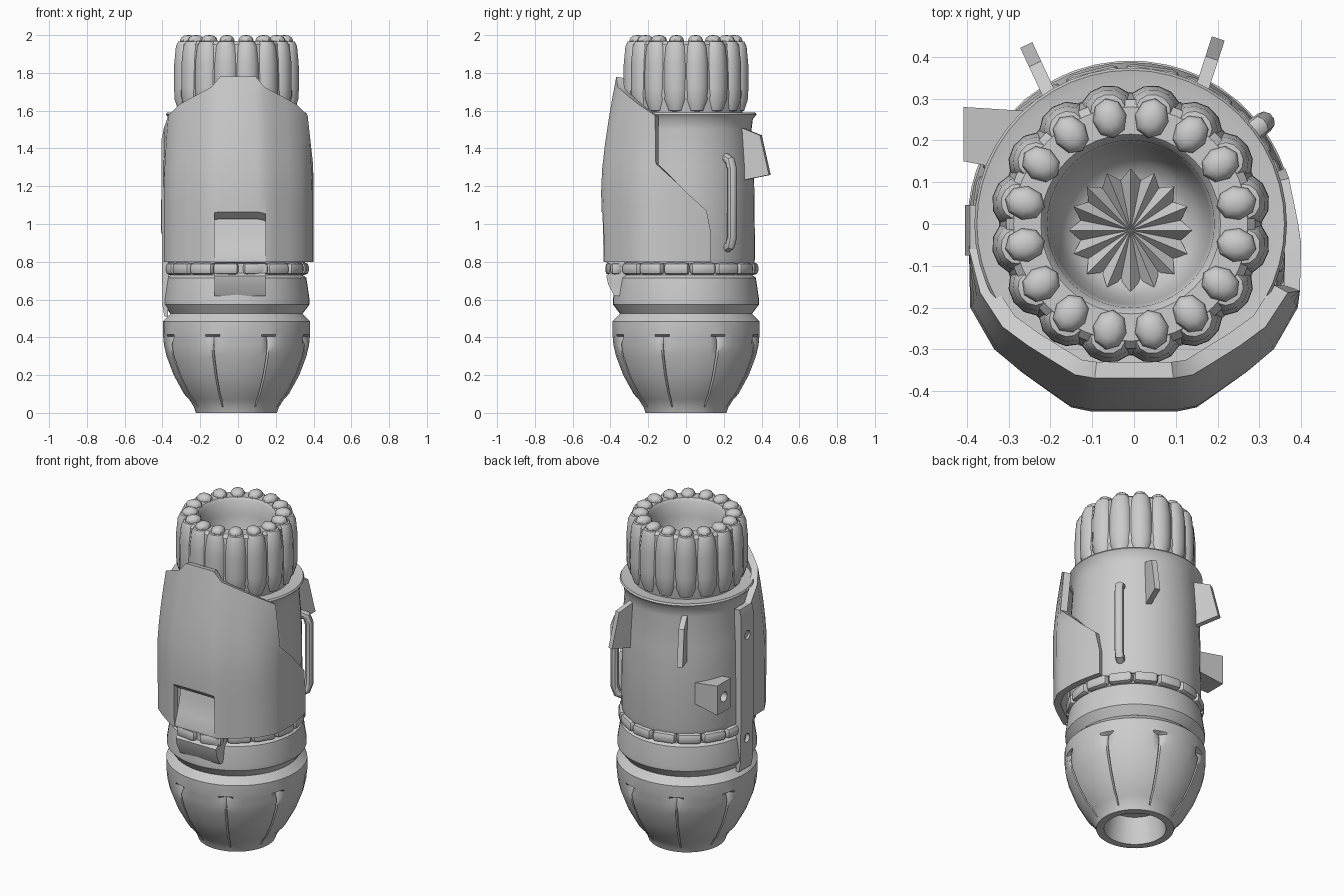
import bpy, bmesh, math
from math import sin, cos, radians, pi
from mathutils import Matrix, Vector

cube = bpy.data.objects.get("Cube")
if cube:
    bpy.data.objects.remove(cube)

grey = bpy.data.materials.new("plain_grey")
grey.use_nodes = True
grey.diffuse_color = (0.6, 0.6, 0.6, 1)
grey.node_tree.nodes["Principled BSDF"].inputs["Base Color"].default_value = (0.6, 0.6, 0.6, 1)
CX = -0.008
parts = []


def finish(name, bm, matrix=Matrix()):
    bmesh.ops.recalc_face_normals(bm, faces=bm.faces)
    me = bpy.data.meshes.new(name)
    bm.to_mesh(me)
    bm.free()
    me.materials.append(grey)
    ob = bpy.data.objects.new(name, me)
    ob.matrix_world = matrix
    bpy.context.collection.objects.link(ob)
    parts.append(ob)
    return ob


def lathe(name, profile, angles, matrix=None, dent=None):
    """Spin (radius, height) pairs; dent(i, r, z) lowers the radius per column."""
    bm = bmesh.new()
    rows = []
    for r, z in profile:
        if r == 0:
            rows.append([bm.verts.new((0, 0, z))] * len(angles))
            continue
        row = []
        for i, a in enumerate(angles):
            q = r - (dent(i, r, z) if dent else 0)
            row.append(bm.verts.new((q * cos(a), q * sin(a), z)))
        rows.append(row)
    n = len(angles)
    for lo, hi in zip(rows, rows[1:]):
        for i in range(n):
            j = (i + 1) % n
            quad = list(dict.fromkeys((lo[i], lo[j], hi[j], hi[i])))
            if len(quad) > 2:
                bm.faces.new(quad)
    return finish(name, bm, matrix or Matrix.Translation((CX, 0, 0)))


def turn(n):
    return [2 * pi * i / n for i in range(n)]


def around(deg, r, z):
    return (Matrix.Translation((CX, 0, 0)) @ Matrix.Rotation(radians(deg), 4, 'Z')
            @ Matrix.Translation((r, 0, z)))


def prism(name, outline, thick, matrix):
    """Extrude an outline in local x/z symmetrically along local y."""
    bm = bmesh.new()
    face = bm.faces.new([bm.verts.new((x, -thick / 2, z)) for x, z in outline])
    ext = bmesh.ops.extrude_face_region(bm, geom=[face])
    bmesh.ops.translate(bm, vec=(0, thick, 0),
                        verts=[v for v in ext['geom'] if isinstance(v, bmesh.types.BMVert)])
    return finish(name, bm, matrix)


cutters = []


def cut(ob, cutter):
    parts.remove(cutter)
    cutters.append(cutter)
    cutter.hide_render = True
    m = ob.modifiers.new("cut", 'BOOLEAN')
    m.operation, m.solver, m.object = 'DIFFERENCE', 'EXACT', cutter


def drill(name, ob, loc, radius):
    rod = [(0, -.08), (radius, -.08), (radius, .08), (0, .08)]
    cut(ob, lathe(name, rod, turn(16), Matrix.Translation(loc) @ Matrix.Rotation(pi / 2, 4, 'Y')))


# Lower bowl with eight thin slits that open into triangular notches at the top
steps = [-6, -1, 0, 1, 6, 14, 22.5, 31]
slit_angles = [radians(26 + 45 * k + s) for k in range(8) for s in steps]


def slit(i, r, z):
    k = i % len(steps)
    if r < .23:
        return 0
    if z == .405 and k in (1, 2, 3):
        return .026
    return .014 if z < .4 and k == 2 else 0


lathe("lower_bowl", [(0, .16), (.15, .16), (.172, 0), (.215, 0), (.225, .03), (.25, .07),
                     (.278, .1), (.333, .2), (.371, .3), (.385, .36), (.389, .405), (.391, .415),
                     (.391, .485), (.35, .525), (0, .525)], slit_angles, dent=slit)

# Collar, main barrel and its lip
lathe("collar", [(0, .525), (.35, .525), (.387, .575), (.387, .6), (.37, .715), (.35, .73),
                 (.345, .8), (0, .8)], turn(48))
lathe("barrel", [(0, .79), (.36, .79), (.366, .82), (.36, 1.3), (.347, 1.5), (.354, 1.555),
                 (.374, 1.58), (.368, 1.59), (.34, 1.585), (0, 1.585)], turn(48))

# Bead ring, pushed outward over the chin
for k in range(16):
    deg = -98 + 22.5 * k
    bm = bmesh.new()
    bmesh.ops.create_cube(bm, size=1)
    bmesh.ops.scale(bm, vec=(.06, .135, .064), verts=bm.verts)
    bmesh.ops.bevel(bm, geom=bm.edges[:], offset=.02, segments=2, profile=.5, affect='EDGES')
    finish("bead", bm, around(deg, .395 if k < 2 else .35, .763))

# Fluted knob with a hollow top
lathe("knob_core", [(0, 1.57), (.295, 1.57), (.315, 1.68), (.312, 1.85), (.298, 1.95), (.28, 1.968),
                    (.215, 1.968), (.2, 1.95), (.192, 1.87), (.175, 1.78), (.15, 1.725),
                    (.11, 1.7), (0, 1.69)], turn(48))
for k in range(16):
    deg = 11.25 + 22.5 * k
    lathe("flute", [(0, 1.59), (.035, 1.6), (.055, 1.66), (.058, 1.72), (.057, 1.85), (.048, 1.94),
                    (.036, 1.966), (0, 1.972)], turn(12),
          around(deg, .279, 0) @ Matrix.Diagonal((1, 1.15, 1, 1)))
    lathe("top_stud", [(0, -.03), (.038, -.02), (.043, .002), (.036, .018), (.02, .028), (0, .03)],
          turn(8), around(deg, .258, 1.97) @ Matrix.Diagonal((1.12, .95, 1, 1)))

# Pleated star at the bottom of the hollow
bm = bmesh.new()
hub = bm.verts.new((0, 0, 1.725))
rim = []
for i, a in enumerate(turn(32)):
    r, z = ((.148, 1.75), (.122, 1.712))[i % 2]
    rim.append(bm.verts.new((r * cos(a), r * sin(a), z)))
for i in range(32):
    bm.faces.new((hub, rim[i], rim[(i + 1) % 32]))
finish("pleated_star", bm, Matrix.Translation((CX, -.015, 0)))

# Front shield: columns of (x, y, top height), each drawn in toward its top
half = [(.1, -.45, 1.78), (.15, -.44, 1.725), (.2, -.405, 1.7), (.27, -.355, 1.665),
        (.335, -.3, 1.63), (.392, -.2, 1.575)]
left_end = [(.397, -.16, 1.32), (.4, -.05, 1.22), (.393, 0, 1.17), (.371, .11, 1.07), (.362, .135, .95)]
right_end = [(-.395, -.06, 1.5), (-.385, .03, 1.45)]
columns = right_end[::-1] + [(-x, y, z) for x, y, z in half[::-1]] + half + left_end

bm = bmesh.new()
grid = []
for x, y, top in columns:
    col = []
    for t in range(9):
        z = .8 + (top - .8) * t / 8
        foot = .02 * max(0, 1.2 - z) / .4
        draw = (max(0, z - 1.2) / (top - 1.2)) ** 1.4 if top > 1.55 else 0
        col.append(bm.verts.new((x * (1 - .06 * draw), y * (1 - foot - .18 * draw), z)))
    grid.append(col)
for a, b in zip(grid, grid[1:]):
    for t in range(8):
        bm.faces.new((a[t], b[t], b[t + 1], a[t + 1]))
shield = finish("front_shield", bm)
if sum((f.normal.dot(Vector((f.center.x, f.center.y, 0))) for f in shield.data.polygons)) < 0:
    shield.data.flip_normals()
sol = shield.modifiers.new("thickness", 'SOLIDIFY')
sol.thickness, sol.offset = .04, -1

# Window at the foot of the shield, with a sloping head
front = Matrix.Translation((.01, 0, 0)) @ Matrix.Rotation(pi / 2, 4, 'Z')
window = [(-.36, .985), (-.47, 1.085), (-.47, .7), (-.36, .7)]
cut(shield, prism("window_cutter", window, .27, front))

# Chin that fills the window and runs down over the collar
chin = [(-.3, 1.03), (-.375, 1.03), (-.385, .96), (-.405, .88), (-.43, .815), (-.43, .8), (-.402, .79),
        (-.402, .74), (-.422, .725), (-.412, .68), (-.38, .62), (-.3, .62)]
prism("chin", chin, .27, front)

# Two rear fins
fin = [(-.03, 1.23), (.125, 1.26), (.075, 1.47), (-.03, 1.51)]
for name, loc, deg in (("left_fin", (.163, .325, 0), 72), ("right_fin", (-.205, .315, 0), 115)):
    prism(name, fin, .032, Matrix.Translation(loc) @ Matrix.Rotation(radians(deg), 4, 'Z'))

# Grab handle
curve = bpy.data.curves.new("grab_handle", 'CURVE')
curve.dimensions, curve.bevel_depth, curve.bevel_resolution = '3D', .026, 3
curve.use_fill_caps = True
path = curve.splines.new('POLY')
points = [(.34, .87), (.38, .885), (.395, .93), (.395, 1.29), (.38, 1.335), (.34, 1.35)]
path.points.add(len(points) - 1)
for p, (r, z) in zip(path.points, points):
    p.co = (r * cos(radians(38)), r * sin(radians(38)), z, 1)
curve.materials.append(grey)
handle = bpy.data.objects.new("grab_handle", curve)
bpy.context.collection.objects.link(handle)
parts.append(handle)

# Drilled side strip
strip = prism("side_strip", [(-.37, .51), (-.39, .51), (-.4, .57), (-.405, 1.1), (-.405, 1.45),
                             (-.393, 1.5), (-.36, 1.5)], .12, Matrix.Translation((0, -.015, 0)))
for z in (.7, 1.33):
    drill("strip_hole_cutter", strip, (-.44, -.015, z), .026)

# Drilled bracket block, wider toward the barrel
bm = bmesh.new()
bmesh.ops.create_cube(bm, size=1)
for v in bm.verts:
    outer = v.co.x < 0
    y = (.28 if outer else .27) if v.co.y > 0 else (.15 if outer else .12)
    v.co = (-.408 if outer else -.25, y, 1.04 + v.co.z * (.18 if outer else .13))
bracket = finish("side_bracket", bm)
drill("bracket_hole_cutter", bracket, (-.42, .215, 1.04), .03)

# Bake modifiers, drop cutters, and smooth while keeping edges sharp
bpy.ops.object.select_all(action='DESELECT')
for ob in parts:
    ob.select_set(True)
bpy.context.view_layer.objects.active = parts[0]
bpy.ops.object.convert(target='MESH')
for c in cutters:
    bpy.data.objects.remove(c)
bpy.ops.object.shade_smooth_by_angle(angle=radians(35))
